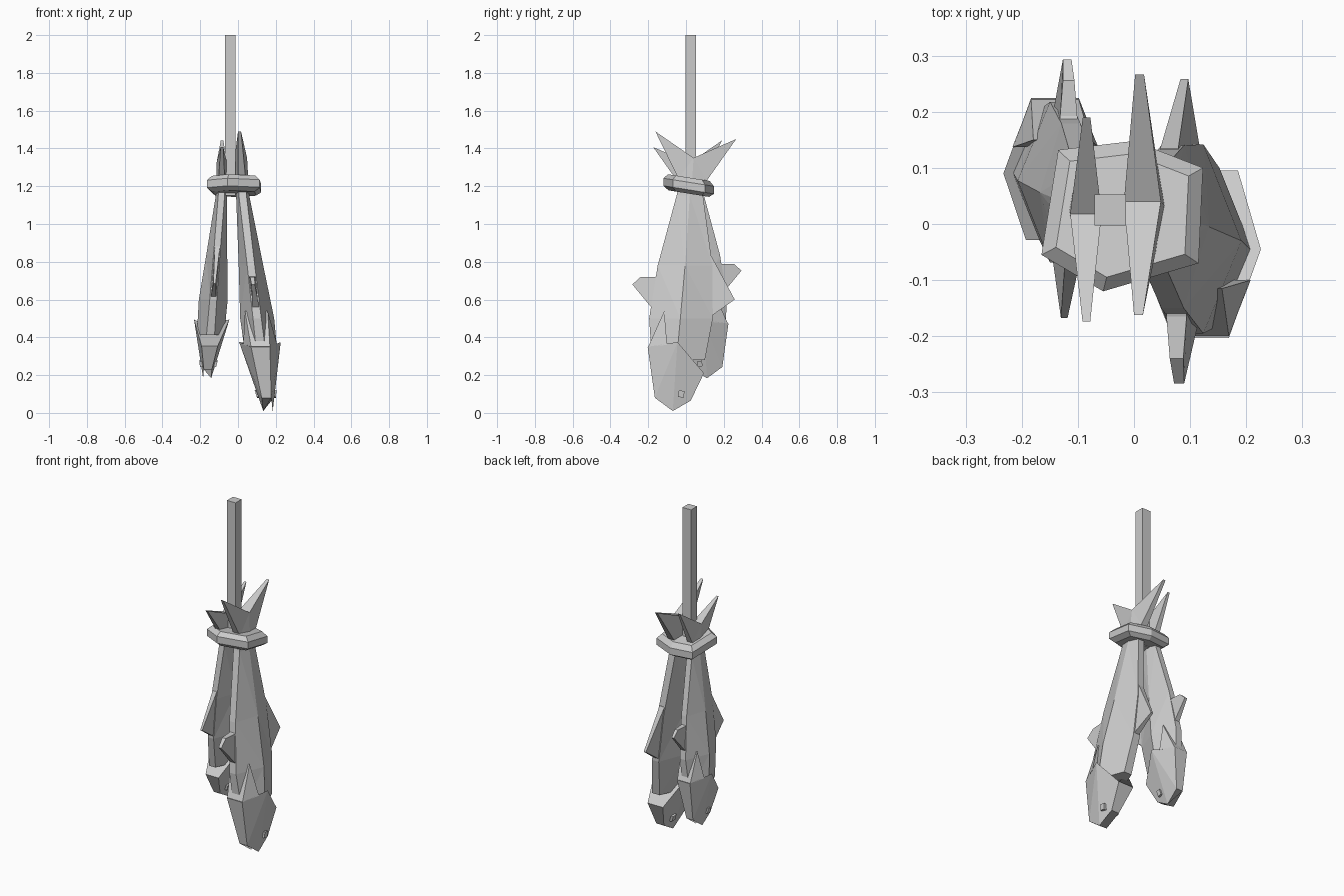
import bpy, bmesh

if "Cube" in bpy.data.objects:
    bpy.data.objects.remove(bpy.data.objects["Cube"])


def make(name, verts, faces):
    bm = bmesh.new()
    vs = [bm.verts.new(v) for v in verts]
    for f in faces:
        bm.faces.new([vs[i] for i in f])
    bmesh.ops.triangulate(bm, faces=[f for f in bm.faces if len(f.verts) == 4])
    bmesh.ops.recalc_face_normals(bm, faces=bm.faces)
    me = bpy.data.meshes.new(name)
    bm.to_mesh(me)
    bm.free()
    ob = bpy.data.objects.new(name, me)
    bpy.context.collection.objects.link(ob)
    return ob


def loft(name, rings):
    n = len(rings[0])
    verts = [p for r in rings for p in r]
    faces = [(k * n + i, k * n + (i + 1) % n, (k + 1) * n + (i + 1) % n, (k + 1) * n + i)
             for k in range(len(rings) - 1) for i in range(n)]
    faces += [tuple(range(n)), tuple(range(len(verts) - n, len(verts)))]
    return make(name, verts, faces)


# Place a point given by thickness offset w, width y and height z on the leaning fish
def large(w, y, z):
    xc = 0.16 - 0.117 * z if z < 1.15 else 0.025 - 0.05 * (z - 1.15)
    return (xc + w, y, z)


# The small fish is turned half round and scaled down
def small(w, y, z):
    x, y, z = large(w, y, z)
    return (-0.85 * x - 0.028 - 0.04 * z / 1.2, 0.052 - 0.85 * y, 0.85 * z + 0.175)


# Six-sided section: flat belly and back strips (s), side ridges (r)
def section(place, belly, mid, back, s, r):
    return [place(-s, *belly), place(s, *belly), place(r, *mid),
            place(s, *back), place(-s, *back), place(-r, *mid)]


# Flat shape with its own half thickness at each corner
def slab(name, place, pts):
    return loft(name, [[place(d * t, y, z) for y, z, t in pts] for d in (-1, 1)])


def fish(prefix, place):
    body = [(1.24, -0.03, 0.02, 0.07, 0.018, 0.033),
            (1.15, -0.05, 0.02, 0.09, 0.02, 0.035),
            (0.78, -0.15, -0.005, 0.14, 0.02, 0.065),
            (0.50, -0.195, -0.03, 0.142, 0.022, 0.09),
            (0.28, -0.18, -0.05, 0.10, 0.025, 0.085)]
    loft(prefix + "_body", [section(place, (a, z), (m, z), (b, z), s, r)
                            for z, a, m, b, s, r in body])
    loft(prefix + "_head", [
        section(place, (-0.203, 0.35), (-0.045, 0.375), (0.095, 0.21), 0.05, 0.11),
        section(place, (-0.165, 0.08), (-0.07, 0.01), (0.025, 0.065), 0.025, 0.025)])
    slab(prefix + "_side_fins", place,
         [(-0.2, 0.35, 0.05), (-0.115, 0.54, 0.06), (-0.1, 0.36, 0.09)])
    slab(prefix + "_eyes", place, [(-0.042, 0.085, 0.051), (-0.012, 0.08, 0.05),
                                   (-0.008, 0.115, 0.057), (-0.038, 0.12, 0.058)])
    slab(prefix + "_back_fin", place, [(0.08, 0.85, 0.018), (0.135, 0.83, 0.016),
                                       (0.258, 0.6, 0.007), (0.13, 0.51, 0.018), (0.08, 0.5, 0.018)])
    slab(prefix + "_belly_fin", place, [(-0.1, 0.74, 0.018), (-0.165, 0.72, 0.018), (-0.24, 0.72, 0.012),
                                        (-0.284, 0.68, 0.009), (-0.185, 0.56, 0.018), (-0.1, 0.56, 0.018)])
    for label, outer, tip in (("front", (-0.04, 1.24), (-0.162, 1.49)),
                              ("rear", (0.11, 1.23), (0.266, 1.45))):
        slab(f"{prefix}_tail_{label}", place,
             [(0.03, 1.19, 0.034), (*outer, 0.02), (*tip, 0.008), (0.04, 1.35, 0.033)])


fish("large_fish", large)
fish("small_fish", small)

# Tilted six-sided binding around the tails
outline = [(-0.135, 0.132), (0.0, 0.148), (0.123, 0.1), (0.115, -0.07), (-0.055, -0.12), (-0.165, -0.055)]
cx, cy = -0.02, 0.02
loft("binding", [[(cx + (x - cx) * k, cy + (y - cy) * k, 1.2 + dz - 0.16 * (y - cy) * k) for x, y in outline]
                 for k, dz in ((0.8, -0.04), (1, -0.02), (1, 0.02), (0.82, 0.045))])

# Square rope
loft("rope", [[(x, y, z) for x, y in ((-0.07, -0.003), (-0.014, -0.003), (-0.014, 0.053), (-0.07, 0.053))]
              for z in (1.15, 2.0)])
